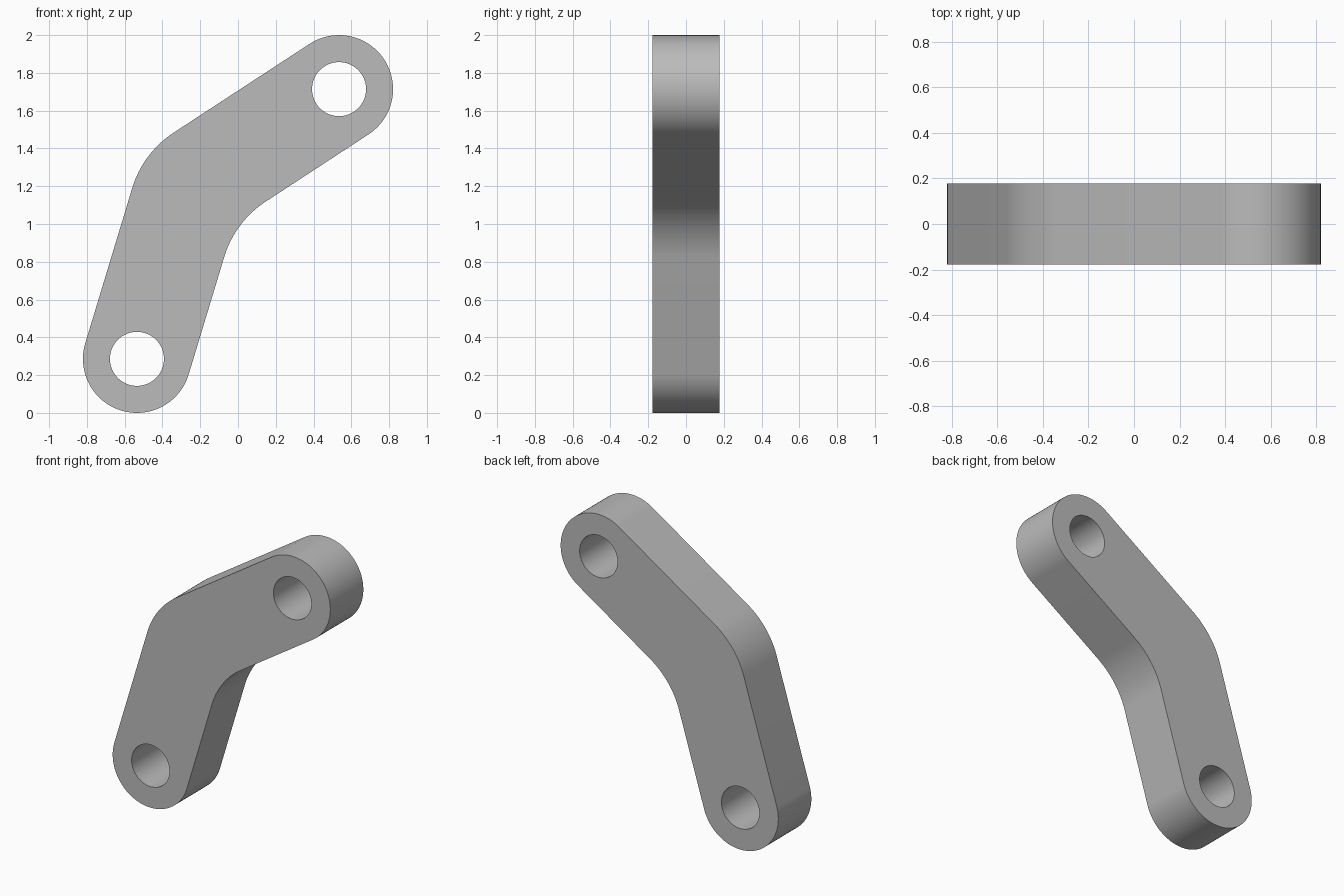
import bpy
import bmesh
from math import cos, sin, tan, atan2, radians, pi
from mathutils import Vector

cube = bpy.data.objects.get("Cube")
if cube:
    bpy.data.objects.remove(cube, do_unlink=True)

END_RADIUS = 0.286
HOLE_RADIUS = 0.143
FILLET = 0.535
HALF_DEPTH = 0.178
BEND = radians(20)          # half of the bend between the two arms

low_end = Vector((-0.535, 0.286))
high_end = Vector((0.535, 1.714))


def arc(center, radius, start, end, steps):
    """Points along an arc, as 2D vectors in the x-z plane."""
    angles = [start + (end - start) * i / steps for i in range(steps + 1)]
    return [center + radius * Vector((cos(a), sin(a))) for a in angles]


# Arm directions and the elbow where their centre lines meet
span = high_end - low_end
axis = atan2(span.y, span.x)
normal = Vector((-sin(axis), cos(axis)))
elbow = (low_end + high_end) / 2 + normal * span.length / 2 * tan(BEND)
low_side = axis + BEND + pi / 2
high_side = axis - BEND + pi / 2
inner_center = elbow - normal * (END_RADIUS + FILLET) / cos(BEND)
outer_center = elbow + normal * (END_RADIUS - FILLET) / cos(BEND)

# Outline: lower round end, inner bend, upper round end, outer bend
outline = (arc(low_end, END_RADIUS, low_side, low_side + pi, 48)
           + arc(inner_center, FILLET, low_side, high_side, 20)
           + arc(high_end, END_RADIUS, high_side - pi, high_side, 48)
           + arc(outer_center, FILLET, high_side, low_side, 20))
holes = [arc(c, HOLE_RADIUS, 0, 2 * pi, 64)[:-1] for c in (low_end, high_end)]

# Fill the profile around the holes and extrude it through the depth
bm = bmesh.new()
for loop in [outline] + holes:
    verts = [bm.verts.new((p.x, -HALF_DEPTH, p.y)) for p in loop]
    for i, v in enumerate(verts):
        bm.edges.new((verts[i - 1], v))
bmesh.ops.triangle_fill(bm, edges=bm.edges[:], use_beauty=True,
                        use_dissolve=False, normal=(0, -1, 0))
extruded = bmesh.ops.extrude_face_region(bm, geom=bm.faces[:],
                                         use_keep_orig=True)
back = [g for g in extruded["geom"] if isinstance(g, bmesh.types.BMVert)]
bmesh.ops.translate(bm, verts=back, vec=(0, 2 * HALF_DEPTH, 0))
bmesh.ops.recalc_face_normals(bm, faces=bm.faces[:])
mesh = bpy.data.meshes.new("bent_link_arm")
bm.to_mesh(mesh)
bm.free()

link_arm = bpy.data.objects.new("bent_link_arm", mesh)
bpy.context.collection.objects.link(link_arm)

# Plain grey finish
grey = bpy.data.materials.new("plain_grey")
grey.use_nodes = True
color = (0.5, 0.5, 0.5, 1)
grey.diffuse_color = color
grey.node_tree.nodes["Principled BSDF"].inputs["Base Color"].default_value = color
mesh.materials.append(grey)

# Smooth curved walls with crisp rims
bpy.ops.object.select_all(action="DESELECT")
link_arm.select_set(True)
bpy.context.view_layer.objects.active = link_arm
bpy.ops.object.shade_smooth_by_angle(angle=radians(30))
